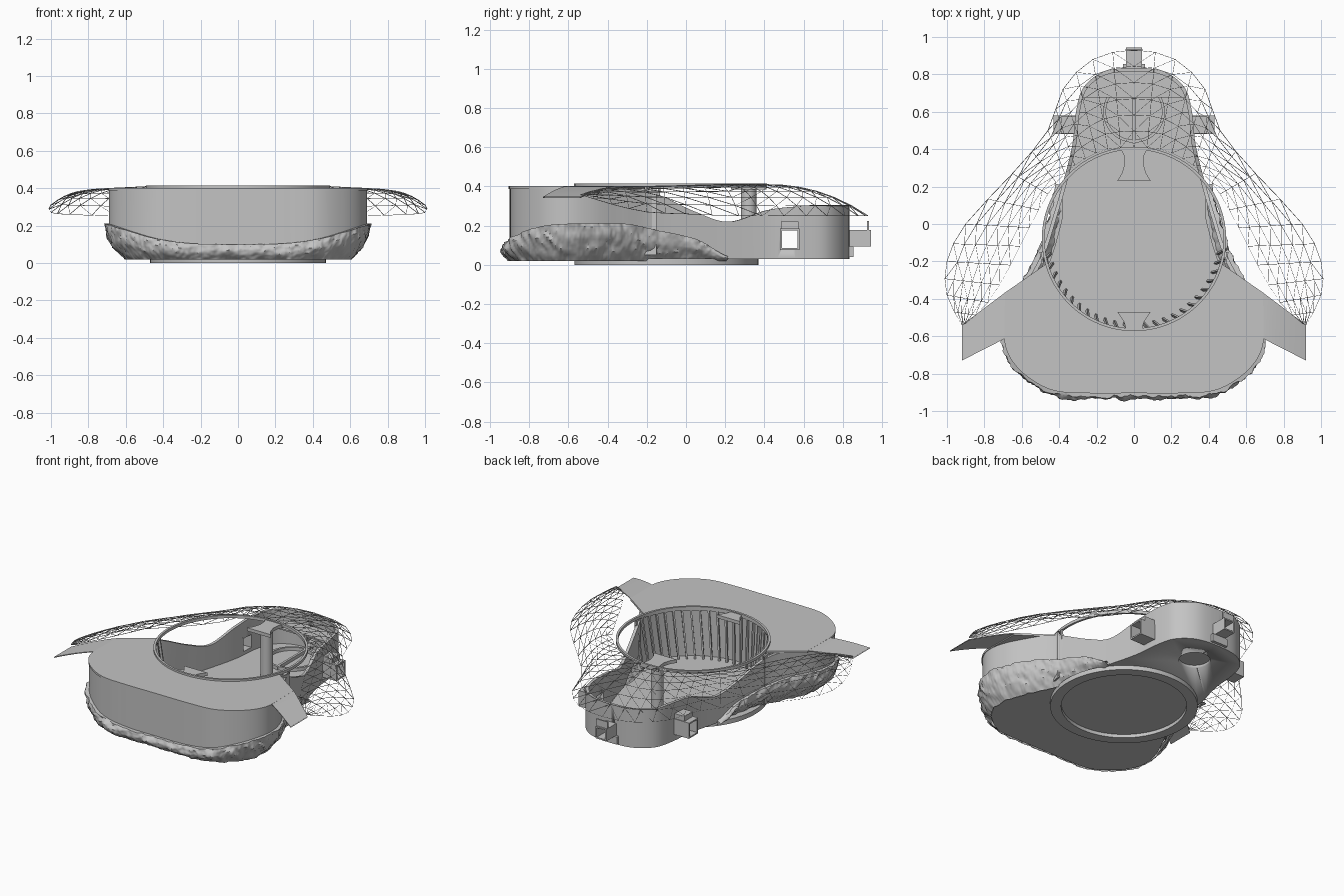
import bpy, bmesh, math
from mathutils import Vector, noise

if "Cube" in bpy.data.objects:
    bpy.data.objects.remove(bpy.data.objects["Cube"])

grey = bpy.data.materials.new("concrete_grey")
grey.use_nodes = True
grey.diffuse_color = (0.55, 0.55, 0.55, 1)
grey.node_tree.nodes["Principled BSDF"].inputs["Base Color"].default_value = (0.55, 0.55, 0.55, 1)


def finish(name, bm, smooth=True):
    bmesh.ops.recalc_face_normals(bm, faces=bm.faces)
    mesh = bpy.data.meshes.new(name)
    bm.to_mesh(mesh)
    bm.free()
    mesh.materials.append(grey)
    ob = bpy.data.objects.new(name, mesh)
    bpy.context.collection.objects.link(ob)
    bpy.ops.object.select_all(action='DESELECT')
    ob.select_set(True)
    bpy.context.view_layer.objects.active = ob
    if smooth:
        bpy.ops.object.shade_smooth_by_angle(angle=math.radians(35))
    return ob


def sheet(name, cols, loop_u=False, loop_v=False, smooth=True, tris=False):
    """Skin a row of cross-sections."""
    bm = bmesh.new()
    grid = [[bm.verts.new(p) for p in col] for col in cols]
    nu, nv = len(grid), len(grid[0])
    for i in range(nu if loop_u else nu - 1):
        for j in range(nv if loop_v else nv - 1):
            a, b = grid[i], grid[(i + 1) % nu]
            k = (j + 1) % nv
            bm.faces.new((a[j], b[j], b[k], a[k]))
    if tris:
        bmesh.ops.triangulate(bm, faces=bm.faces)
    return finish(name, bm, smooth)


def prism(name, pts, z0, z1):
    bm = bmesh.new()
    face = bm.faces.new([bm.verts.new((p[0], p[1], z0)) for p in pts])
    up = bmesh.ops.extrude_face_region(bm, geom=[face])
    bmesh.ops.translate(bm, vec=(0, 0, z1 - z0),
                        verts=[v for v in up["geom"] if isinstance(v, bmesh.types.BMVert)])
    return finish(name, bm)


def box(name, x0, x1, y0, y1, z0, z1):
    return prism(name, [(x0, y0), (x1, y0), (x1, y1), (x0, y1)], z0, z1)


def arc(cy, r, a0=0, a1=360, n=72):
    """Points on a circle centred at (0, cy)."""
    angles = [math.radians(a0 + (a1 - a0) * i / n) for i in range(n + 1)]
    return [(r * math.cos(a), cy + r * math.sin(a)) for a in angles]


def ring(name, cy, r0, r1, z0, z1, a0=0, a1=360):
    full = a1 - a0 == 360
    cols = [[(*p, z0), (*q, z0), (*q, z1), (*p, z1)]
            for p, q in zip(arc(cy, r0, a0, a1), arc(cy, r1, a0, a1))]
    return sheet(name, cols[:-1] if full else cols, full, True)


def spline(pts, n, closed=False):
    """Catmull-Rom through points of any dimension."""
    pts = [Vector(p) for p in pts]
    out, m = [], len(pts)
    pick = (lambda i: pts[i % m]) if closed else (lambda i: pts[max(0, min(m - 1, i))])
    for i in range(m if closed else m - 1):
        a, b, c, d = (pick(i + k) for k in (-1, 0, 1, 2))
        for s in range(n):
            t = s / n
            out.append(0.5 * (2 * b + (c - a) * t + (2 * a - 5 * b + 4 * c - d) * t * t
                              + (3 * b - a - 3 * c + d) * t ** 3))
    return out if closed else out + [pts[-1]]


def cut(ob, cutter):
    mod = ob.modifiers.new("opening", 'BOOLEAN')
    mod.object, mod.operation, mod.solver = cutter, 'DIFFERENCE', 'EXACT'
    bpy.context.view_layer.objects.active = ob
    bpy.ops.object.modifier_apply(modifier=mod.name)
    bpy.data.objects.remove(cutter)


# Plan of the building, half outline: x, y, wall top, rock skirt top
half = [(0, -.9, .39, .1), (.25, -.9, .39, .105), (.43, -.885, .39, .13), (.57, -.81, .39, .17),
        (.66, -.71, .39, .2), (.69, -.6, .39, .21), (.66, -.47, .39, .21), (.58, -.32, .39, .21),
        (.5, -.17, .37, .18), (.43, .05, .27, .13), (.38, .22, .22, .04), (.33, .42, .28, .04),
        (.31, .6, .3, .04), (.27, .73, .3, .04), (.16, .815, .3, .04), (0, .835, .3, .04)]
plan = [(-x, y, t, s) for x, y, t, s in reversed(half)] + half[1:-1]


def outline(n):
    """Points with outward normal and inward batter of the foot."""
    pts = spline(plan, n, True)
    out = []
    for i, p in enumerate(pts):
        d = pts[(i + 1) % len(pts)] - pts[i - 1]
        normal = Vector((d.y, -d.x, 0)).normalized()
        foot = 1 - 0.12 * max(0, min(1, (p[3] - .04) / .1))
        out.append((p, normal, foot))
    return out


walls = outline(8)

# Outer wall with window openings
cols = []
for p, n, f in walls:
    low, top = max(.035, p[3] - .03), p[2]
    a = Vector((p.x, p.y, 0))
    b = a - n * .02
    cols.append([(a.x, a.y, low), (a.x, a.y, top), (b.x, b.y, top), (b.x, b.y, low)])
wall = sheet("outer_wall", cols, True, True)
cut(wall, box("side_cutter", -.5, .5, .49, .57, .085, .175))
cut(wall, box("rear_cutter", -.03, .03, .75, .9, .1, .17))

# Floor slab with a round recess beneath the rear
floor = prism("floor_slab", [(p.x * f, p.y) for p, n, f in walls], .03, .06)
cut(floor, prism("recess_cutter", arc(.6, .1)[:-1], 0, .05))

# Rough rock skirt around the front
cols = []
for p, n, f in outline(26):
    if p[3] < .043:
        continue
    foot, head = Vector((p.x * f, p.y, .02)), Vector((p.x, p.y, p[3])) + n * .022
    col = []
    for j in range(13):
        t = j / 12
        q = foot.lerp(head, t) + n * .025 * math.sin(math.pi * t)
        rough = noise.noise(Vector((q.x * 22, q.y * 22 + q.z * 14, q.z * 16)))
        rough += .5 * noise.noise(q * 55)
        col.append(q + n * .014 * rough * min(1, (p[3] - .04) * 20))
    col.append(Vector((p.x, p.y, p[3])) - n * .01)
    cols.append(col)
sheet("rock_skirt", cols)

# Base rings and underside disc
ring("base_ring", -.1, .4, .47, 0, .032)
prism("base_disc", arc(-.1, .405)[:-1], .024, .032)

# Roof plate with the courtyard cut out
front_edge = [(p.x * 1.005, p.y * 1.005) for p, n, f in walls if p.y < -.6]
court = arc(-.08, .48, -15.5, -164.5)
prism("roof_plate", front_edge + [(.69, -.367)] + court + [(-.69, -.367)], .388, .402)

# Drooping roof wings
for side, label in ((1, "left"), (-1, "right")):
    cols = []
    for i in range(9):
        t = i / 8
        x, z = side * (.685 + .235 * t), .402 - .055 * t ** 1.4
        front, back = -.61 - .12 * t, -.363 - .177 * t
        cols.append([(x, front, z), (x, back, z), (x, back, z - .006), (x, front, z - .006)])
    sheet(label + "_roof_wing", cols, False, True)

# Courtyard rim, inner wall and leaning ribs
ring("courtyard_rim", -.08, .478, .493, .395, .415)
ring("courtyard_wall", -.08, .5, .51, .05, .39, -172, -8)
for i in range(25):
    a = math.radians(-170 + 160 * i / 24)
    b = a + .06
    cols = []
    for ang, r, z in ((a, .455, .05), (b, .492, .395)):
        c = Vector((r * math.cos(ang), r * math.sin(ang) - .08, z))
        u = Vector((math.cos(ang), math.sin(ang), 0)) * .008
        v = Vector((-u.y, u.x, 0)) * .7
        cols.append([c - u - v, c + u - v, c + u + v, c - u + v])
    sheet("courtyard_rib", cols, False, True)

# Flared landings at both ends of the courtyard, with a pillar
flare = [(.09, .23), (.065, .27), (.05, .32), (.055, .37), (.075, .41)]
prism("rear_landing", flare + [(-x, y) for x, y in reversed(flare)], .385, .408)
flare = [(.04, -.57), (.055, -.52), (.09, -.47)]
prism("front_landing", flare + [(-x, y) for x, y in reversed(flare)], .385, .408)
prism("landing_pillar", arc(.32, .04, n=24)[:-1], .05, .39)

# Low rear partitions and rear deck
ring("rear_low_wall", .6, .15, .165, .05, .083)
box("centre_low_wall", -.008, .008, .43, .8, .05, .083)
prism("rear_deck", [(p.x * .96, p.y - .01) for p, n, f in walls if p.y > .68 and p.x > 0]
      + [(p.x * .96, p.y - .01) for p, n, f in walls if p.y > .68 and p.x <= 0], .21, .22)

# Open window boxes on the sides and the rear
for side, label in ((1, "left"), (-1, "right")):
    cols = []
    for x, r in ((.3, .05), (.43, .05), (.43, .04), (.3, .04)):
        cols.append([(side * x, .53 + sy * r, .13 + sz * (r + .005))
                     for sy, sz in ((-1, -1), (1, -1), (1, 1), (-1, 1))])
    sheet(label + "_window_box", cols, True, True)
    box(label + "_window_hood", min(side * .3, side * .39), max(side * .3, side * .39),
        .485, .575, .18, .22)
cols = []
for y, r in ((.81, .042), (.945, .042), (.945, .033), (.81, .033)):
    cols.append([(sx * r, y, .135 + sz * r) for sx, sz in ((-1, -1), (1, -1), (1, 1), (-1, 1))])
sheet("rear_window_box", cols, True, True)
box("rear_window_flange", -.045, .045, .925, .935, .177, .225)
box("rear_window_sill", -.06, .06, .82, .855, .04, .093)

# Lattice canopy sweeping from wing tip to wing tip
inner = [(.9, -.53, .36), (.78, -.42, .39), (.66, -.22, .4), (.56, -.02, .405), (.46, .16, .41),
         (.37, .27, .41), (.26, .35, .41), (.14, .4, .41), (0, .41, .41)]
outer = [(.92, -.54, .36), (1, -.38, .31), (1, -.2, .27), (.9, 0, .26), (.65, .27, .25),
         (.46, .5, .25), (.38, .72, .25), (.22, .88, .25), (0, .93, .25)]


def both(pts):
    return spline(pts + [(-x, y, z) for x, y, z in reversed(pts[:-1])], 2)


cols = []
for a, b in zip(both(inner), both(outer)):
    col = []
    for j in range(7):
        t = j / 6
        q = a.lerp(b, t)
        q.z = a.z + (b.z - a.z) * t ** 2.2
        col.append(q)
    cols.append(col)
canopy = sheet("lattice_canopy", cols, smooth=False, tris=True)
wire = canopy.modifiers.new("lattice", 'WIREFRAME')
wire.thickness = .004
wire.use_even_offset = False
